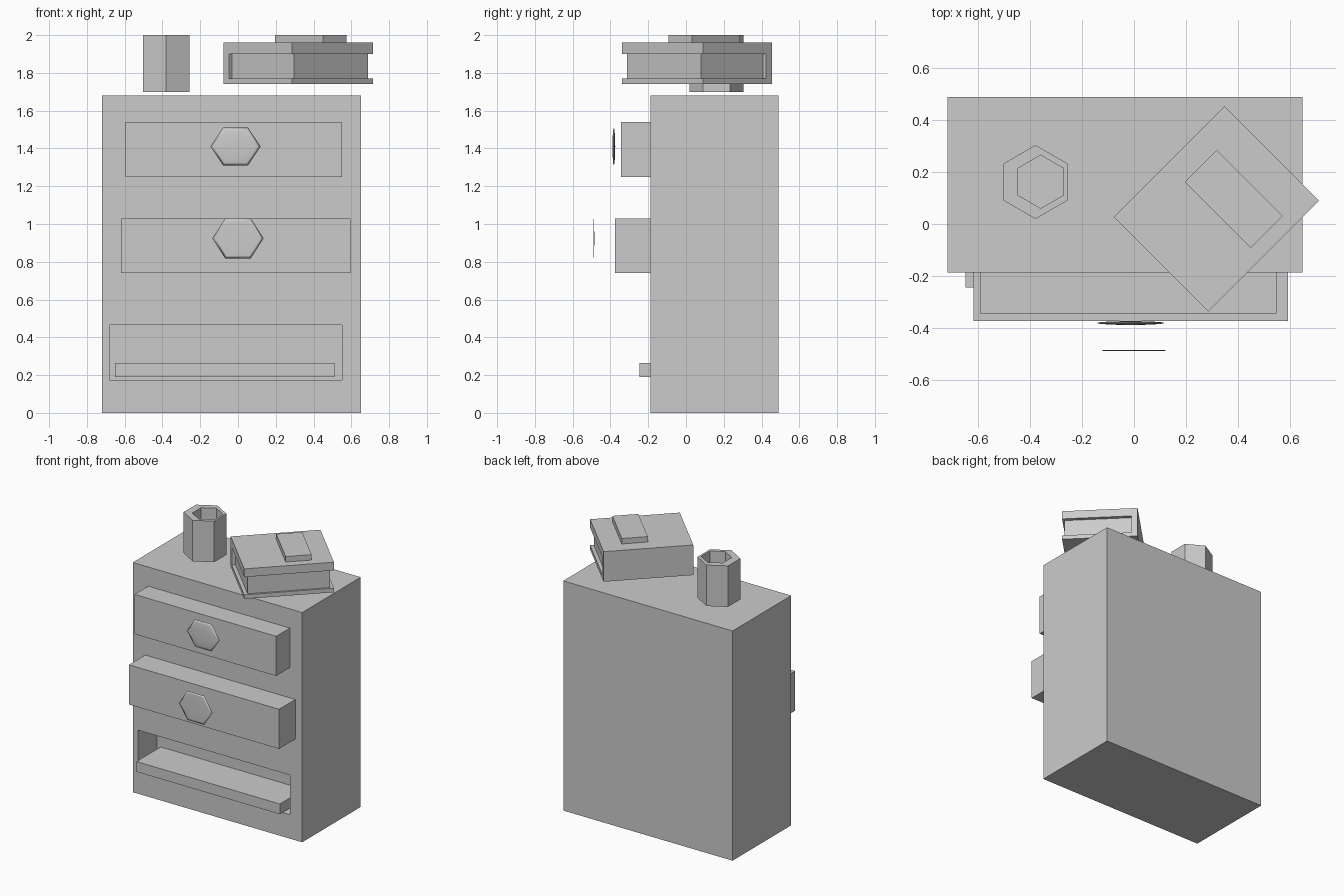
import bpy, bmesh, math
from mathutils import Matrix, Vector

if "Cube" in bpy.data.objects:
    bpy.data.objects.remove(bpy.data.objects["Cube"])


def finish(name, bm):
    bmesh.ops.recalc_face_normals(bm, faces=bm.faces)
    me = bpy.data.meshes.new(name)
    bm.to_mesh(me)
    bm.free()
    ob = bpy.data.objects.new(name, me)
    bpy.context.collection.objects.link(ob)
    return ob


def box(name, x, y, z, place=Matrix()):
    """Box from min/max ranges, optionally moved by a matrix."""
    bm = bmesh.new()
    size = [b - a for a, b in (x, y, z)]
    mid = Vector([(a + b) / 2 for a, b in (x, y, z)])
    bmesh.ops.create_cube(bm, size=1, matrix=place @ Matrix.Translation(mid) @ Matrix.Diagonal((*size, 1)))
    return finish(name, bm)


def cut(target, cutter):
    mod = target.modifiers.new("cut", 'BOOLEAN')
    mod.operation = 'DIFFERENCE'
    mod.solver = 'EXACT'
    mod.object = cutter
    cutter.hide_render = True
    cutter.hide_set(True)
    cutter.display_type = 'WIRE'


def hex_prism(name, x, y, r, z0, z1):
    """Six-sided prism with a corner toward the front."""
    bm = bmesh.new()
    place = Matrix.Translation((x, y, (z0 + z1) / 2)) @ Matrix.Rotation(math.pi / 2, 4, 'Z')
    pts = [[bm.verts.new(place @ Vector((r * math.cos(i * math.pi / 3), r * math.sin(i * math.pi / 3), s * (z1 - z0) / 2)))
            for i in range(6)] for s in (-1, 1)]
    for ring in pts:
        bm.faces.new(ring)
    for i in range(6):
        j = (i + 1) % 6
        bm.faces.new((pts[0][i], pts[0][j], pts[1][j], pts[1][i]))
    return finish(name, bm)


def knob(name, x, y, z, w, h, d):
    """Flattened six-sided sphere facing the front."""
    bm = bmesh.new()
    turn = Matrix.Rotation(math.pi / 2, 4, 'X') @ Matrix.Rotation(math.pi / 2, 4, 'Z')
    scale = Matrix.Diagonal((w / math.sqrt(3), d / 2, h / 2, 1))
    bmesh.ops.create_uvsphere(bm, u_segments=6, v_segments=6, radius=1,
                              matrix=Matrix.Translation((x, y, z)) @ scale @ turn)
    for f in bm.faces:
        f.smooth = True
    return finish(name, bm)


# Cabinet body with the open bottom niche
body = box("cabinet_body", (-0.72, 0.65), (-0.187, 0.49), (0, 1.68))
cut(body, box("niche_cutter", (-0.68, 0.55), (-0.4, 0.035), (0.175, 0.465)))

# Drawers pulled out by different amounts
box("top_drawer", (-0.595, 0.55), (-0.345, -0.18), (1.25, 1.54))
box("middle_drawer", (-0.62, 0.595), (-0.375, -0.18), (0.74, 1.03))
box("bottom_tray", (-0.65, 0.51), (-0.245, 0.035), (0.19, 0.265))

# Drawer knobs
knob("top_knob", -0.013, -0.382, 1.41, 0.23, 0.23, 0.015)
knob("middle_knob", 0.0, -0.488, 0.924, 0.235, 0.245, 0.005)

# Hexagonal cup
cup = hex_prism("cup", -0.38, 0.162, 0.1425, 1.70, 2.0)
cut(cup, hex_prism("cup_cutter", -0.36, 0.163, 0.1025, 1.75, 2.1))

# Book turned 45 degrees: local x along the spine, spine at local +y
turn = Matrix.Translation((0.318, 0.058, 0)) @ Matrix.Rotation(math.pi / 4, 4, 'Z')
L, W = 0.302, 0.258
box("book_bottom_cover", (-L, L), (-W, W), (1.74, 1.77), turn)
box("book_top_cover", (-L, L), (-W, W), (1.90, 1.96), turn)
box("book_spine", (-L, L), (W - 0.042, W), (1.77, 1.90), turn)
box("book_pages", (-0.277, 0.277), (-0.245, W - 0.042), (1.77, 1.90), turn)

# Raised plate on the book cover
box("book_label_plate", (-0.013, 0.162), (-0.2, 0.16), (1.96, 2.0), turn)
